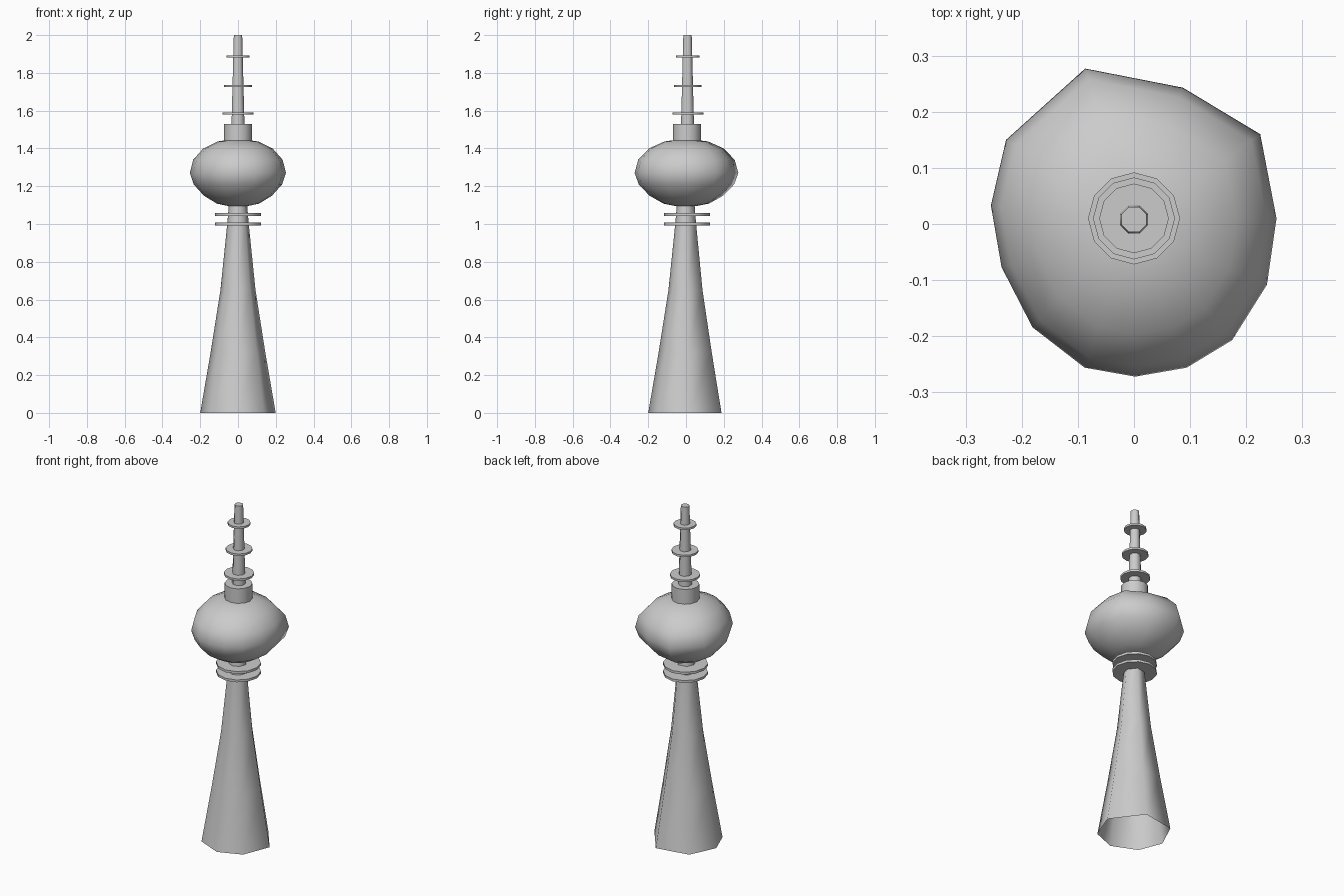
import bpy, bmesh
from math import sin, cos, pi, radians

if "Cube" in bpy.data.objects:
    bpy.data.objects.remove(bpy.data.objects["Cube"])


def ring(n, turn=0.0):
    """Regular unit outline."""
    return [(cos(2 * pi * i / n + turn), sin(2 * pi * i / n + turn)) for i in range(n)]


def loft(name, outline, profile, cy=0.0, cap_bottom=False, cap_top=False, angle=50):
    """Sweep a unit outline up a (radius, z) profile."""
    bm = bmesh.new()
    rows = [[bm.verts.new((x * r, y * r + cy, z)) for x, y in outline] for r, z in profile]
    n = len(outline)
    for a, b in zip(rows, rows[1:]):
        for i in range(n):
            j = (i + 1) % n
            bm.faces.new((a[i], a[j], b[j], b[i]))
    if cap_bottom:
        bm.faces.new(rows[0][::-1])
    if cap_top:
        bm.faces.new(rows[-1])
    me = bpy.data.meshes.new(name)
    bm.to_mesh(me)
    bm.free()
    ob = bpy.data.objects.new(name, me)
    bpy.context.collection.objects.link(ob)
    bpy.ops.object.select_all(action='DESELECT')
    ob.select_set(True)
    bpy.context.view_layer.objects.active = ob
    bpy.ops.object.shade_smooth_by_angle(angle=radians(angle))
    return ob


def disc(name, r, z, cy, inner, t=0.014):
    """Thin flat collar around the tower."""
    h = t / 2
    loft(name, ring(12), [(inner, z - h), (r, z - h), (r, z + h), (inner, z + h)], cy)


# Tapered shaft, uneven seven-sided outline, open underneath
shaft_outline = [(cos(radians(a)), sin(radians(a))) for a in (4, 70, 130, 180, 223, 270, 313)]
loft("shaft", shaft_outline,
     [(0.2, 0), (0.145, 0.32), (0.093, 0.65), (0.057, 1.0), (0.047, 1.12)], angle=75)

# Two collars under the pod
for i, z in enumerate((1.0, 1.05)):
    disc(f"lower_collar_{i + 1}", 0.122, z, 0.005, 0.04)

# Squashed pod with an irregular outline
pod_outline = [(0.254, 0.01), (0.225, 0.16), (0.087, 0.243), (-0.087, 0.277),
               (-0.228, 0.15), (-0.255, 0.033), (-0.236, -0.077), (-0.181, -0.184),
               (-0.088, -0.256), (0.002, -0.272), (0.094, -0.256), (0.175, -0.207),
               (0.237, -0.108)]
loft("pod", pod_outline,
     [(0.2, 1.095), (0.44, 1.108), (0.71, 1.15), (0.92, 1.21), (1.0, 1.27),
      (0.93, 1.34), (0.72, 1.40), (0.42, 1.437), (0.2, 1.445)],
     cap_bottom=True, cap_top=True, angle=60)

# Neck on top of the pod
loft("neck", ring(12), [(0.075, 1.42), (0.075, 1.53)], 0.005, cap_top=True)

# Antenna mast and its three shrinking collars
loft("antenna", ring(8, pi / 8), [(0.037, 1.53), (0.024, 2.0)], 0.008, cap_top=True)
for i, (r, z) in enumerate(((0.082, 1.585), (0.073, 1.73), (0.062, 1.887))):
    disc(f"antenna_collar_{i + 1}", r, z, 0.01, 0.022, 0.012)
